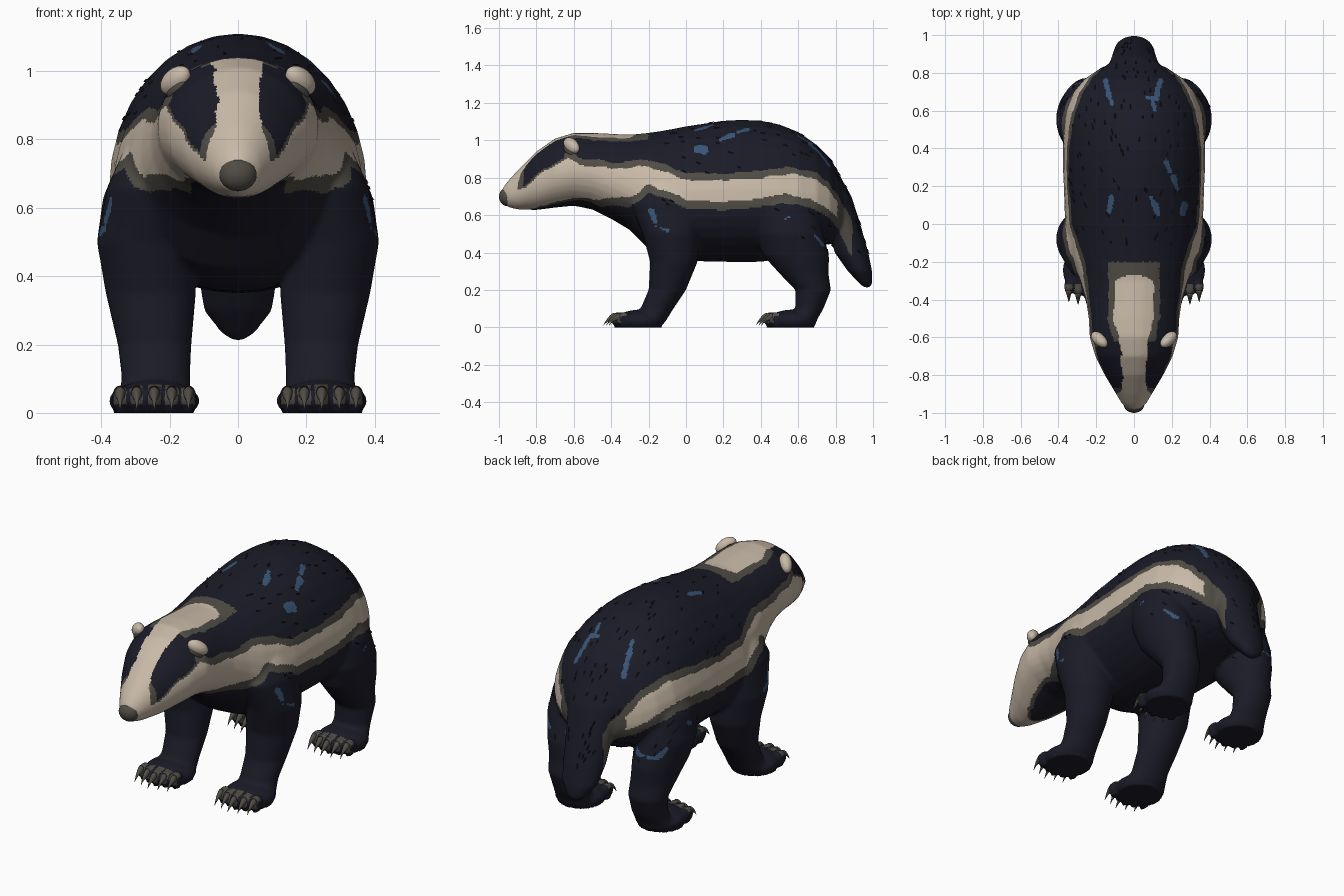
import bpy, bmesh, math, random
from mathutils import Vector, Matrix, noise

random.seed(4)
if bpy.data.objects.get("Cube"):
    bpy.data.objects.remove(bpy.data.objects["Cube"])


def material(name, rgb):
    mat = bpy.data.materials.new(name)
    mat.use_nodes = True
    mat.diffuse_color = (*rgb, 1)
    mat.node_tree.nodes["Principled BSDF"].inputs["Base Color"].default_value = (*rgb, 1)
    return mat


DARK, CREAM, GREY, BLUE = range(4)
PALETTE = [material("dark_fur", (.011, .011, .021)), material("cream_fur", (.58, .49, .39)),
           material("grey_brown", (.08, .073, .06)), material("blue_fleck", (.04, .09, .18))]


def add_object(name, bm, colour=None, smooth=True):
    bmesh.ops.recalc_face_normals(bm, faces=bm.faces)
    mesh = bpy.data.meshes.new(name)
    bm.to_mesh(mesh)
    bm.free()
    for mat in PALETTE if colour is None else [PALETTE[colour]]:
        mesh.materials.append(mat)
    mesh.polygons.foreach_set("use_smooth", [smooth] * len(mesh.polygons))
    obj = bpy.data.objects.new(name, mesh)
    bpy.context.collection.objects.link(obj)
    return obj


def loft(bm, rings):
    """Skin a closed tube through rings of (centre, half axis u, half axis v, optional lower v)."""
    count, previous, first = 32, None, None
    for centre, u, v, *low in rings:
        ring = []
        for i in range(count):
            a = math.tau * i / count
            axis = low[0] if low and math.sin(a) < 0 else v
            ring.append(bm.verts.new(centre + u * math.cos(a) + axis * math.sin(a)))
        if previous:
            for i in range(count):
                j = (i + 1) % count
                bm.faces.new((previous[i], previous[j], ring[j], ring[i]))
        else:
            first = ring
        previous = ring
    bm.faces.new(first[::-1])
    bm.faces.new(previous)


def ball(bm, centre, size, turn=0, tilt=0):
    matrix = (Matrix.Translation(centre) @ Matrix.Rotation(turn, 4, 'Z')
              @ Matrix.Rotation(tilt, 4, 'Y') @ Matrix.Diagonal((*size, 1)))
    return bmesh.ops.create_uvsphere(bm, u_segments=24, v_segments=14, radius=1, matrix=matrix)["verts"]


def lookup(table, t):
    """Linear interpolation of the rows of a table by their first column."""
    if t <= table[0][0]:
        return table[0][1:]
    for a, b in zip(table, table[1:]):
        if t <= b[0]:
            k = (t - a[0]) / (b[0] - a[0])
            return [p + (q - p) * k for p, q in zip(a[1:], b[1:])]
    return table[-1][1:]


# Head and trunk: y, top, bottom, half width
TRUNK = [(-.98, .745, .665, .035), (-.95, .785, .642, .065), (-.9, .84, .63, .095), (-.8, .94, .627, .155),
         (-.7, 1.01, .64, .205), (-.6, 1.04, .65, .235), (-.5, 1.04, .63, .24), (-.4, 1.035, .58, .255),
         (-.3, 1.03, .52, .285), (-.2, 1.04, .42, .325), (-.1, 1.055, .37, .35), (0, 1.075, .355, .365),
         (.2, 1.105, .35, .372), (.3, 1.11, .35, .377), (.4, 1.105, .35, .377), (.5, 1.085, .365, .372),
         (.6, 1.045, .39, .36), (.7, .975, .42, .32), (.77, .905, .45, .26), (.83, .8, .5, .17), (.86, .72, .56, .08)]
# Limbs and tail: x, y, z, half width, half depth
FORE_LEG = [(.25, -.08, .8, .07, .12), (.263, -.1, .66, .12, .195), (.275, -.08, .5, .138, .152),
            (.255, -.065, .35, .132, .127), (.244, -.1, .2, .108, .1), (.24, -.155, .1, .1, .088),
            (.245, -.2, .03, .11, .09)]
HIND_LEG = [(.24, .53, .76, .1, .12), (.265, .53, .63, .13, .17), (.275, .555, .5, .138, .18),
            (.26, .59, .38, .13, .175), (.25, .635, .28, .115, .128), (.245, .68, .2, .105, .095),
            (.24, .66, .1, .1, .075), (.245, .615, .03, .11, .08)]
TAIL = [(0, .7, .85, .18, .1), (0, .785, .7, .16, .1), (0, .84, .56, .13, .09), (0, .885, .4, .115, .09),
        (0, .93, .3, .1, .065), (0, .962, .235, .05, .035), (0, .967, .212, .015, .015)]
FOOT_Y = (-.245, .57)
TOES = [-.1, -.051, 0, .051, .1]


def toe_front(centre_y, offset):
    return centre_y - .115 + abs(offset) * .3


def trunk_ring(y, top, low, wide):
    """Egg-shaped section, widest below the middle along the trunk."""
    share = .4 + .08 * min(max((-.1 - y) / .4, 0), 1)
    middle = low + (top - low) * share
    return Vector((0, y, middle)), Vector((wide, 0, 0)), Vector((0, 0, top - middle)), Vector((0, 0, middle - low))


def mirrored(row, side):
    x, y, z, wide, deep = row
    return Vector((x * side, y, z)), Vector((wide, 0, 0)), Vector((0, deep, 0))


# Rough volumes, fused into one skin
bm = bmesh.new()
loft(bm, [trunk_ring(*row) for row in TRUNK])
loft(bm, [mirrored(row, 1) for row in TAIL])
for side in (-1, 1):
    for leg in (FORE_LEG, HIND_LEG):
        loft(bm, [mirrored(row, side) for row in leg])
    for y in FOOT_Y:
        paw = ball(bm, (.245 * side, y, .035), (.134, .13, .06))
        for offset in TOES:
            paw += ball(bm, (.245 * side + offset, toe_front(y, offset), .042), (.025, .045, .042))
        for v in paw:
            v.co.z = max(v.co.z, 0)
rough = add_object("rough_body", bm)
remesh = rough.modifiers.new("fuse", 'REMESH')
remesh.mode = 'VOXEL'
remesh.voxel_size = .0095
soften = rough.modifiers.new("soften", 'SMOOTH')
soften.factor, soften.iterations = .5, 8
bpy.context.view_layer.update()
skin = bpy.data.meshes.new_from_object(rough.evaluated_get(bpy.context.evaluated_depsgraph_get()))
bpy.data.objects.remove(rough)
body = bpy.data.objects.new("body", skin)
bpy.context.collection.objects.link(body)
for v in skin.vertices:
    if v.co.z < .01:
        v.co.z = 0

# Flank band: y, lower edge, upper edge; crown stripe: y, half width; throat: y, half width
BAND = [(-.91, .5, 1), (-.9, .5, .735), (-.86, .5, .75), (-.8, .5, .8), (-.755, .5, .835), (-.7, .5, .865),
        (-.63, .655, .9), (-.55, .67, .87), (-.4, .7, .85), (-.3, .69, .85), (-.2, .76, .86), (-.1, .73, .83),
        (0, .68, .79), (.2, .67, .785), (.4, .69, .8), (.5, .71, .815), (.6, .7, .815), (.7, .67, .79),
        (.76, .63, .74), (.81, .58, .67), (.88, .42, .55)]
CROWN = [(-.92, .12), (-.88, .07), (-.82, .06), (-.7, .069), (-.6, .077), (-.5, .105), (-.42, .1), (-.28, .1)]
THROAT = [(-.84, 0), (-.78, .06), (-.55, .14)]
# Flecks as short strokes: on the sides (y, z to y, z), on the back (x, y to x, y)
SIDE_FLECKS = [(-.19, .62, -.16, .56), (-.16, .54, -.1, .52), (.69, .49, .73, .44), (.53, .58, .55, .59)]
BACK_FLECKS = [(-.16, .79, -.12, .64), (.14, .76, .12, .68), (.07, .67, .12, .66), (.11, .6, .1, .65),
               (.17, .33, .19, .28), (.21, .25, .23, .19), (.26, .06, .27, .1), (.09, .14, .13, .05),
               (-.12, .14, -.13, .07)]


def near_stroke(p, q, strokes, radius):
    for a, b, c, d in strokes:
        start, run = Vector((a, b)), Vector((c - a, d - b))
        here = Vector((p, q)) - start
        k = min(max(here.dot(run) / run.length_squared, 0), 1)
        if (here - run * k).length < radius:
            return True
    return False


def fur_colour(centre):
    wobble = noise.noise(centre * 14) * .012
    x, y, z = abs(centre.x), centre.y, centre.z
    # knuckles, with dark gaps between the toes
    if .025 < z < .085 and (y < -.32 or .3 < y < .495):
        return GREY if min(abs(x - .245 - offset) for offset in TOES) < .019 else DARK
    # crown stripe
    if y < -.2 and z > .72:
        half = lookup(CROWN, y)[0] + wobble
        if y < -.27 - x * x * 3 and x < half:
            return CREAM
        if y > -.62 and x < half + .035:
            return GREY
    low, high = lookup(BAND, y)
    low, high = low + wobble, high + wobble
    fringe = .012 if y < -.65 else .035
    # throat
    if -.84 < y < -.2 and z < .72:
        half = lookup(THROAT, y)[0] + wobble
        if x < half:
            return DARK
        if x < half + .02 and z > low - fringe:
            return GREY
    # flank band and cheeks
    if x > .11 or y < .6:
        if low < z < high and y < .81:
            return CREAM
        if low - fringe * 1.3 < z < high + fringe and y < .89:
            return GREY
    # inner corner of the eye patch
    if y < -.868:
        return GREY
    # flecks
    if near_stroke(y, z, SIDE_FLECKS, .012 + wobble) and x > .2:
        return BLUE
    if z > .85 and near_stroke(centre.x, y, BACK_FLECKS, .012 + wobble):
        return BLUE
    return DARK


for face in skin.polygons:
    face.material_index = fur_colour(face.center)
    face.use_smooth = True

# Nose
bm = bmesh.new()
ball(bm, (0, -.955, .698), (.055, .045, .05))
add_object("nose", bm, GREY)

for side, label in ((1, "left"), (-1, "right")):
    # Ears with a small grey hollow
    bm = bmesh.new()
    ball(bm, (.183 * side, -.612, .972), (.058, .032, .036), .75 * side, .55 * side)
    add_object(label + "_ear", bm, CREAM)
    bm = bmesh.new()
    ball(bm, (.18 * side, -.627, .945), (.04, .018, .018), .75 * side, .55 * side)
    add_object(label + "_ear_hollow", bm, GREY)
    # Claws, curved down from each toe
    for y, place in zip(FOOT_Y, ("front", "back")):
        bm = bmesh.new()
        for offset in TOES:
            root = Vector((.245 * side + offset, toe_front(y, offset) - .022, .055))
            rings = []
            for step in range(6):
                t = step / 5
                thick = .017 * (1 - t) + .001
                rings.append((root + Vector((0, -.06 * t, .008 * t - .053 * t * t)),
                              Vector((thick, 0, 0)), Vector((0, 0, thick * 1.3))))
            loft(bm, rings)
        add_object(f"{label}_{place}_claws", bm, GREY)

# Loose tufts of fur lying backwards on the coat
bm = bmesh.new()
coat = [f for f in skin.polygons if f.material_index == DARK and f.center.z > .4 and f.center.y > -.15
        and (f.normal.z > .2 or f.center.y > .6)]
for face in random.sample(coat, min(150, len(coat))):
    n = face.normal.copy()
    flow = Vector((0, 1, -.6))
    flow = (flow - n * flow.dot(n)).normalized()
    across, size = flow.cross(n) * .007, random.uniform(.02, .035)
    base = face.center - n * .004
    tip = bm.verts.new(base + flow * size + n * .008)
    a, b, c = [bm.verts.new(base + d) for d in (across, -across, n * .008)]
    for tri in ((a, c, tip), (c, b, tip), (b, a, tip), (a, b, c)):
        bm.faces.new(tri)
add_object("fur_tufts", bm, DARK, smooth=False)
